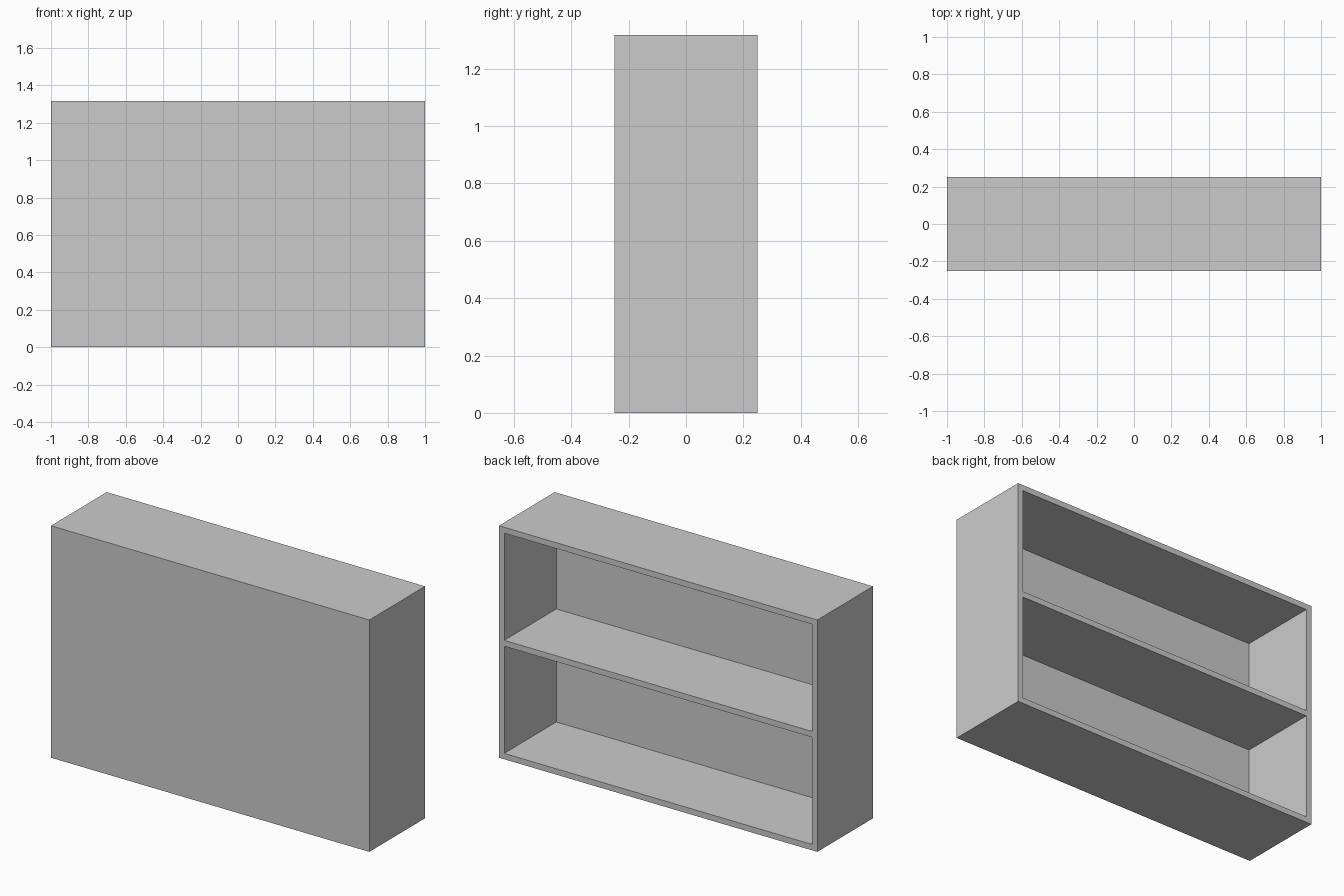
import bpy

if "Cube" in bpy.data.objects:
    bpy.data.objects.remove(bpy.data.objects["Cube"])

W, D, H = 2.0, 0.5, 1.317   # overall width, depth, height
T = 0.0333                  # board thickness


def board(name, size, centre):
    bpy.ops.mesh.primitive_cube_add(size=1, location=centre)
    ob = bpy.context.object
    ob.name = ob.data.name = name
    ob.scale = size
    bpy.ops.object.transform_apply(location=False, rotation=False, scale=True)
    return ob


# Closed panel on the -y side; the shelves open towards +y
board("closed_panel", (W, T, H), (0, -D / 2 + T / 2, H / 2))

# Upright sides, butted against the closed panel
for name, s in (("left_side", -1), ("right_side", 1)):
    board(name, (T, D - T, H), (s * (W - T) / 2, T / 2, H / 2))

# Bottom, middle shelf and top fitted between the sides
for name, z in (("bottom_board", T / 2), ("middle_shelf", H / 2), ("top_board", H - T / 2)):
    board(name, (W - 2 * T, D - T, T), (0, T / 2, z))
